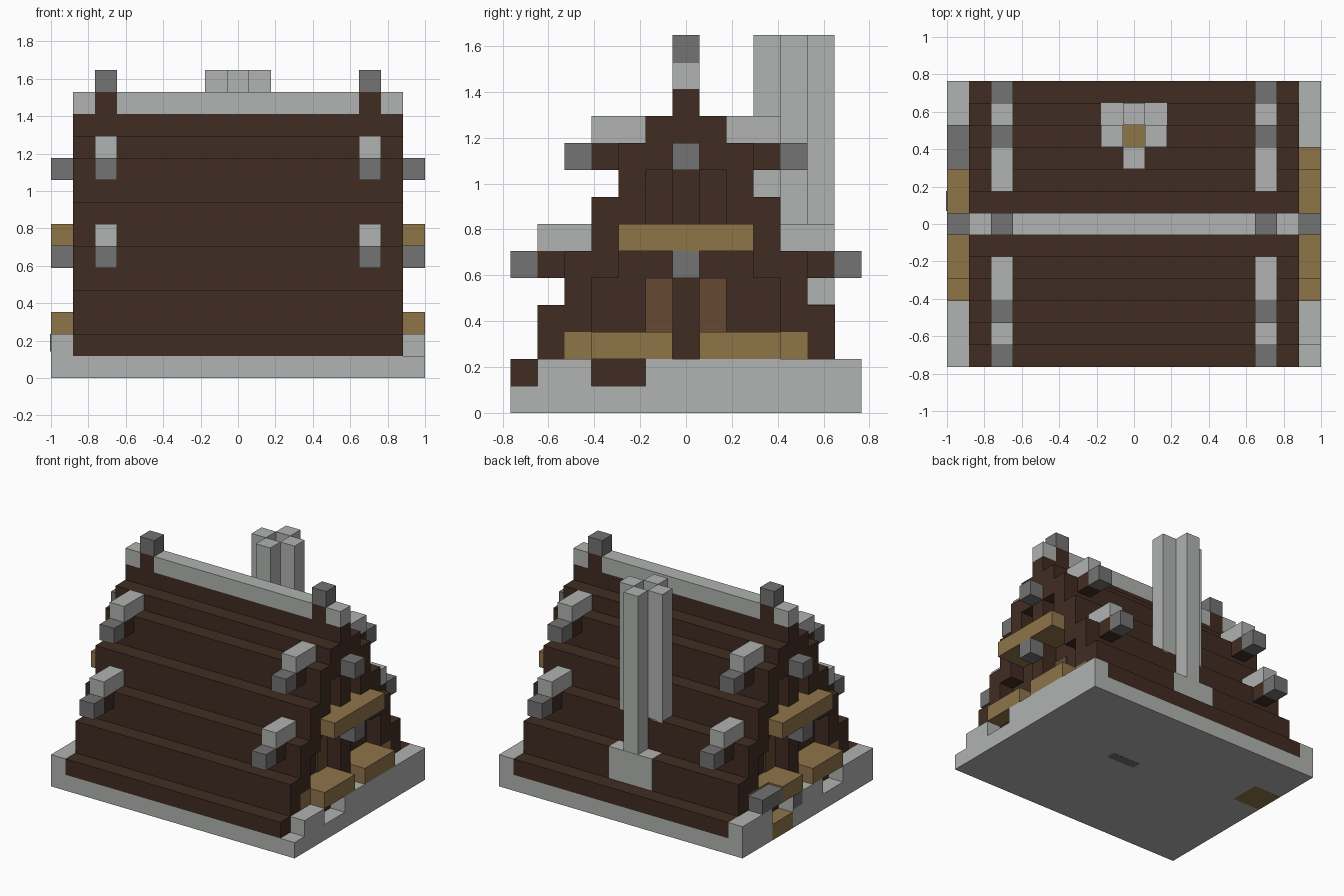
import bpy
import bmesh

cube = bpy.data.objects.get("Cube")
if cube:
    bpy.data.objects.remove(cube, do_unlink=True)

U = 2 / 17  # one block


def material(name, hex_code):
    def linear(c):
        return c / 12.92 if c <= 0.04045 else ((c + 0.055) / 1.055) ** 2.4
    rgb = [linear(int(hex_code[i:i + 2], 16) / 255) for i in (0, 2, 4)]
    m = bpy.data.materials.new(name)
    m.use_nodes = True
    m.diffuse_color = (*rgb, 1)
    bsdf = m.node_tree.nodes["Principled BSDF"]
    bsdf.inputs["Base Color"].default_value = (*rgb, 1)
    bsdf.inputs["Roughness"].default_value = 0.9
    return m


BROWN = material("dark wood", "402c22")
PLANK = material("plank brown", "654a32")
GOLD = material("light wood", "8f7549")
STONE = material("pale stone", "b0b3b1")
DARK = material("dark stone", "737373")


def part(name, mat, boxes):
    """One object from boxes given as x, y and z ranges in blocks."""
    bm = bmesh.new()
    for x0, x1, y0, y1, z0, z1 in boxes:
        verts = bmesh.ops.create_cube(bm, size=1)["verts"]
        for v in verts:
            v.co.x = (x1 if v.co.x > 0 else x0) * U
            v.co.y = (y1 if v.co.y > 0 else y0) * U
            v.co.z = (z1 if v.co.z > 0 else z0) * U
    mesh = bpy.data.meshes.new(name)
    bm.to_mesh(mesh)
    bm.free()
    mesh.materials.append(mat)
    obj = bpy.data.objects.new(name, mesh)
    bpy.context.collection.objects.link(obj)
    return obj


def mirror_x(boxes):
    return boxes + [(-b[1], -b[0], *b[2:]) for b in boxes]


def mirror_y(boxes):
    return boxes + [(*b[:2], -b[3], -b[2], *b[4:]) for b in boxes]


# Foundation slab with a wooden doorstep let into it
part("foundation", STONE, [(-8.5, 8.5, -6.5, 1.5, 0, 1),
                           (-8.5, 8.5, 3.5, 6.5, 0, 1),
                           (-6.5, 8.5, 1.5, 3.5, 0, 1)])
part("doorstep", GOLD, [(-8.5, -6.5, 1.5, 3.5, 0, 1)])
part("underside_slit", DARK, [(0.5, 2.5, 0.5, 1.1, -0.01, 0.02)])

# Low curbs beside the gables
part("right_curb", STONE, [(-8.5, -7.5, y0, y1, 1, 2) for y0, y1 in
                           ((-6.5, -3.5), (-1.5, 1.5), (3.5, 6.5))])
part("left_curb", STONE, [(7.5, 8.5, -5.5, -3.5, 1, 2), (7.5, 8.5, -1.5, 6.5, 1, 2)])

# Stepped roof: solid body between the inset gable walls, shell at the ends
layers = [(z, 6.5 - z // 2) for z in range(2, 11)]
body = [(-6.5, 6.5, -h, h, z, z + 1) for z, h in layers]
body.append((-6.5, 6.5, -0.5, 0.5, 11, 12))
part("roof_body", BROWN, body)
shell = []
for z, h in layers:
    thick = 1 if z % 2 == 0 else 2
    shell += mirror_y([(6.5, 7.5, max(h - thick, 0.5), h, z, z + 1)])
part("roof_ends", BROWN, mirror_x(shell))
part("roof_eaves", BROWN, [(-7.5, 7.5, -6.5, 6.5, 1, 2)])

# Gable posts and planks
part("gable_posts", BROWN, mirror_x([(6.5, 7.5, -0.5, 0.5, 2, 12)]))
part("gable_planks", PLANK, mirror_x(mirror_y([(6.5, 6.58, 0.5, 1.5, 3, 5)])))

# Gable ledges and wooden boxes
part("gable_ledges", GOLD, mirror_x([(6.5, 8.5, -2.5, 2.5, 6, 7)]))
low = [(6.5, 7.5, 0.5, 4.5, 2, 3), (7.5, 8.5, 0.5, 3.5, 2, 3)]
part("left_boxes", GOLD, mirror_y(low))
right = [(-8.5, -7.5, -3.5, -0.5, 2, 3), (-8.5, -7.5, 0.5, 2.5, 2, 3)]
part("right_boxes", GOLD, right + mirror_y([(-7.5, -6.5, 0.5, 4.5, 2, 3)]))
part("right_stone_block", DARK, [(-8.5, -7.5, 2.5, 4.5, 2, 2.9)])
part("right_curb_patch", DARK, [(-8.54, -8.4, 0.6, 1.5, 1.2, 2)])
part("gable_studs", DARK, mirror_x([(7.5, 8.5, -0.5, 0.5, z, z + 1) for z in (5, 9)]))

# Ridge with its two small posts
part("ridge", STONE, [(-5.5, 5.5, -0.5, 0.5, 12, 13)]
     + mirror_x([(6.5, 7.5, -0.5, 0.5, 12, 13)]))
part("ridge_posts", BROWN, mirror_x([(5.5, 6.5, -0.5, 0.5, 12, 13)]))
part("ridge_caps", DARK, mirror_x([(5.5, 6.5, -0.5, 0.5, 13, 14)]))

# Rafter ends sticking out of the roof: beam, dark tip and stone cover
beams, tips, covers = [], [], []
for z, h in ((5, 4.5), (9, 2.5)):
    beams.append((5.5, 6.5, h, h + 1, z, z + 1))
    tips.append((5.5, 6.5, h + 1, h + 2, z, z + 1))
    covers.append((5.5, 6.5, h - 1, h + 1, z + 1, z + 2))
for name, mat, boxes in (("rafter_beams", BROWN, beams), ("rafter_tips", DARK, tips),
                         ("rafter_covers", STONE, covers)):
    part(name, mat, mirror_x(mirror_y(boxes)))

# Chimney: four flues around an open shaft, on a wider foot
part("chimney_flues", STONE, [(-0.5, 0.5, 4.5, 5.5, 4, 14), (-0.5, 0.5, 2.5, 3.5, 7.9, 14)]
     + mirror_x([(0.5, 1.5, 3.5, 4.5, 5.9, 14)]))
part("chimney_foot", STONE, [(-1.5, 1.5, 4.4, 5.52, 2, 4.02)])
part("chimney_hearth", GOLD, [(-0.5, 0.5, 3.5, 4.5, 5.9, 6.05)])
